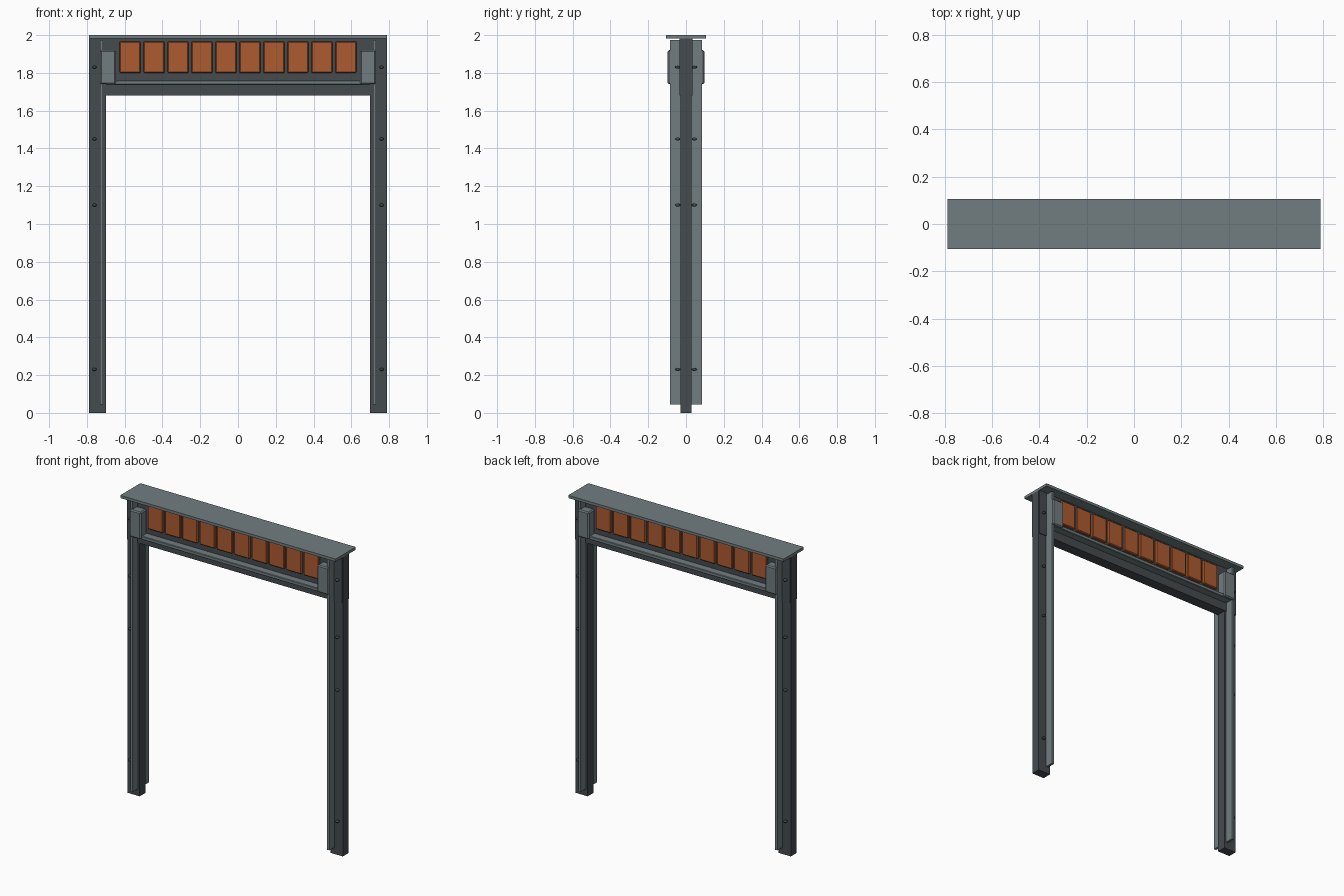
import bpy

cube = bpy.data.objects.get("Cube")
if cube:
    bpy.data.objects.remove(cube, do_unlink=True)


def make_material(name, colour):
    mat = bpy.data.materials.new(name)
    mat.use_nodes = True
    mat.diffuse_color = (*colour, 1)
    mat.node_tree.nodes["Principled BSDF"].inputs["Base Color"].default_value = (*colour, 1)
    return mat


light_steel = make_material("light steel", (0.165, 0.205, 0.215))
dark_steel = make_material("dark steel", (0.06, 0.07, 0.078))
orange = make_material("orange", (0.42, 0.105, 0.03))


def finish(obj, name, mat, bevel=0):
    obj.name = name
    obj.data.materials.append(mat)
    if bevel:
        mod = obj.modifiers.new("Bevel", "BEVEL")
        mod.width = bevel
        mod.segments = 1
    return obj


def box(name, x, y, z, mat, bevel=0):
    """Box spanning the given (min, max) ranges."""
    spans = (x, y, z)
    bpy.ops.mesh.primitive_cube_add(size=1, location=[(a + b) / 2 for a, b in spans])
    obj = bpy.context.object
    obj.scale = [b - a for a, b in spans]
    bpy.ops.object.transform_apply(location=False, rotation=False, scale=True)
    return finish(obj, name, mat, bevel)


def span(centre, half):
    return (centre - half, centre + half)


# Header: wall, bottom ledge and top plate
box("header_wall", (-0.788, 0.788), span(0, 0.035), (1.68, 1.985), dark_steel)
box("header_ledge", (-0.7, 0.7), span(0, 0.085), (1.737, 1.76), light_steel, 0.003)
box("top_plate", (-0.79, 0.79), span(0, 0.105), (1.982, 2.0), light_steel)

# Side posts with flange, bracket boxes and bolts
for side, label in ((1, "left"), (-1, "right")):
    box(label + "_post", span(side * 0.745, 0.045), span(0, 0.03), (0, 1.985), dark_steel)
    box(label + "_flange", span(side * 0.722, 0.008), span(0, 0.085), (0.045, 1.975), light_steel)
    for face, end in ((-1, "front"), (1, "back")):
        box(f"{label}_{end}_bracket", span(side * 0.688, 0.042), span(face * 0.065, 0.032),
            (1.74, 1.92), light_steel, 0.007)
        for i, height in enumerate((0.23, 1.10, 1.45, 1.83)):
            bpy.ops.mesh.primitive_uv_sphere_add(segments=12, ring_count=8, radius=1,
                                                 location=(side * 0.76, face * 0.044, height))
            bolt = bpy.context.object
            bolt.scale = (0.011, 0.014, 0.008)
            bpy.ops.object.shade_smooth()
            finish(bolt, f"{label}_{end}_bolt_{i + 1}", dark_steel)

# Row of raised panels on both faces of the header
count, pitch = 10, 0.127
for face, end in ((-1, "front"), (1, "back")):
    for i in range(count):
        x = (i - (count - 1) / 2) * pitch
        box(f"{end}_panel_{i + 1}", span(x, 0.056), span(face * 0.04, 0.012),
            (1.8, 1.966), orange, 0.005)
